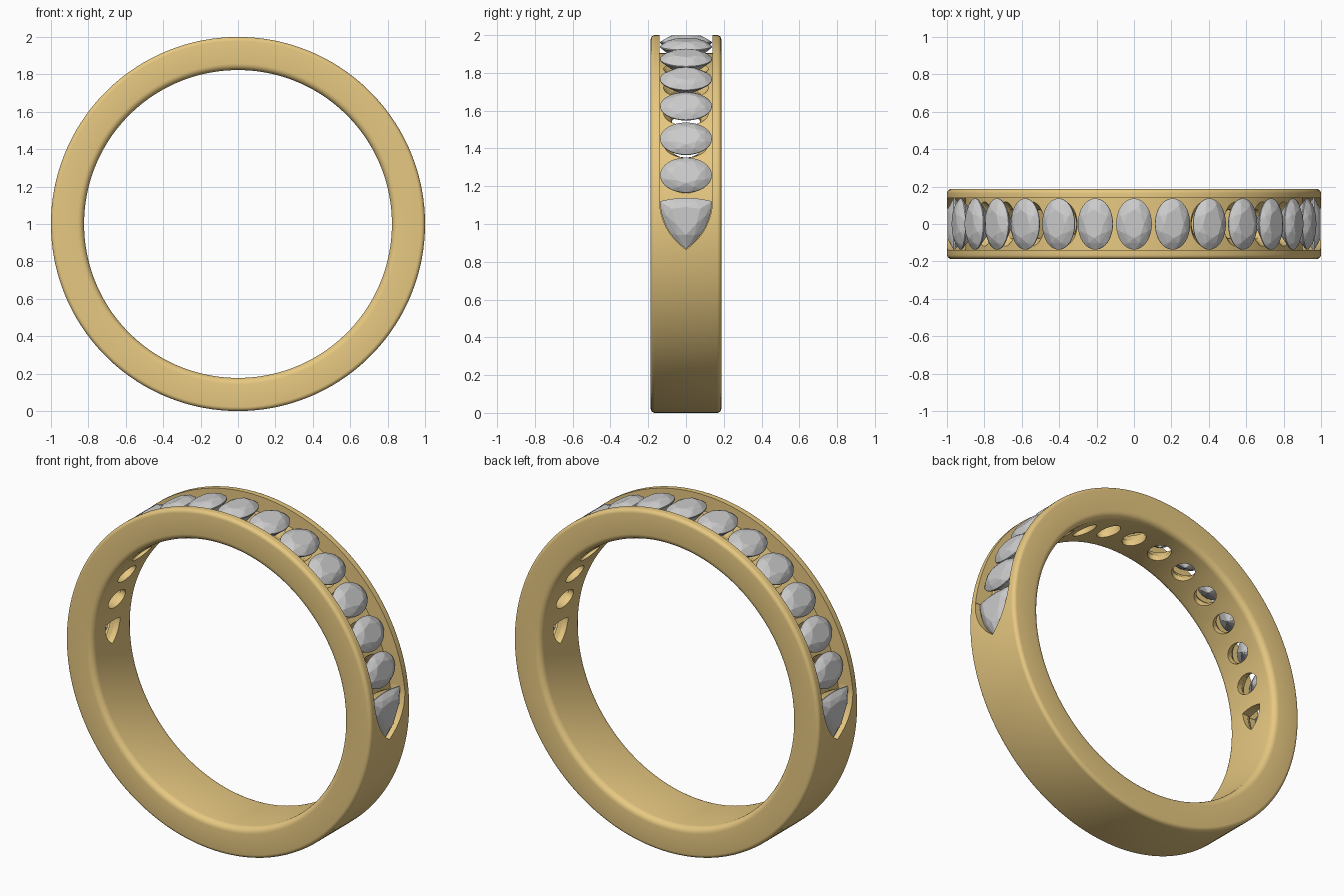
import bpy, bmesh
from math import sin, cos, pi, radians
from mathutils import Vector

if "Cube" in bpy.data.objects:
    bpy.data.objects.remove(bpy.data.objects["Cube"])

OUT, INN, HALF = 1.0, 0.823, 0.187      # band radii and half width
FLOOR, WALL = 0.905, 0.139              # channel floor radius, half width
STEP = radians(12.4)
OVAL = (0.096, 0.137)


def material(name, col):
    m = bpy.data.materials.new(name)
    m.diffuse_color = col
    m.use_nodes = True
    m.node_tree.nodes["Principled BSDF"].inputs["Base Color"].default_value = m.diffuse_color
    return m


gold = material("gold", (0.80, 0.58, 0.22, 1))


def place(u, v, w, t):
    """Tangential, sideways and radial position at angle t from the top."""
    return Vector((w * sin(t) + u * cos(t), v, 1 + w * cos(t) - u * sin(t)))


def to_object(bm, name, mat=None):
    bmesh.ops.recalc_face_normals(bm, faces=bm.faces)
    me = bpy.data.meshes.new(name)
    bm.to_mesh(me)
    bm.free()
    ob = bpy.data.objects.new(name, me)
    bpy.context.collection.objects.link(ob)
    if mat:
        me.materials.append(mat)
    return ob


def bridge(bm, a, b):
    n = len(a)
    for i in range(n):
        bm.faces.new((a[i], a[(i + 1) % n], b[(i + 1) % n], b[i]))


def loft(bm, rings, closed=False):
    loops = [[bm.verts.new(p) for p in r] for r in rings]
    for a, b in zip(loops, loops[1:]):
        bridge(bm, a, b)
    if closed:
        bridge(bm, loops[-1], loops[0])
    else:
        bm.faces.new(loops[0])
        bm.faces.new(loops[-1])


def oval_outline(n=32):
    return [(OVAL[0] * cos(2 * pi * i / n), OVAL[1] * sin(2 * pi * i / n)) for i in range(n)]


def trillion_outline(side):
    """Triangle with bulged sides, tip pointing down the band."""
    tip, a, b = Vector((0.132, 0)), Vector((-0.12, 0.138)), Vector((-0.12, -0.138))
    pts = []
    for p, q, bulge in ((tip, a, 0.035), (a, b, 0.018), (b, tip, 0.035)):
        d = (q - p).normalized()
        nrm = Vector((-d.y, d.x))
        if nrm.dot((p + q) / 2 - Vector((-0.04, 0))) < 0:
            nrm = -nrm
        for i in range(8):
            f = i / 8
            pts.append(p.lerp(q, f) + nrm * bulge * 4 * f * (1 - f))
    return [(p.x * side, p.y) for p in pts]


def scaled(pts, s):
    cu = sum(p[0] for p in pts) / len(pts)
    return [(cu + (u - cu) * s, v * s) for u, v in pts]


# rings, holding (scale, radius) pairs, extruded along the radial direction
def prism(bm, outline, levels, t):
    loft(bm, [[place(u, v, w, t) for u, v in scaled(outline, s)] for s, w in levels])


def gem(name, outline, t, girdle=0.962):
    """Brilliant cut: hull of table, crown, girdle, pavilion and culet."""
    bm = bmesh.new()
    layers = [(0.55, 0.036, 0, 4), (0.80, 0.0235, 2, 4), (1, 0.002, 0, 1),
              (1, -0.004, 0, 1), (0.55, -0.056, 2, 4), (0.03, -0.105, 0, 4)]
    for s, h, start, step in layers:
        for u, v in scaled(outline, s)[start::step]:
            bm.verts.new(place(u, v, girdle + h, t))
    bmesh.ops.convex_hull(bm, input=bm.verts)
    bmesh.ops.dissolve_limit(bm, angle_limit=radians(1), verts=bm.verts, edges=bm.edges)
    return to_object(bm, name)


# band: rounded rectangle section spun round y
section = []
for cx, cy, r, a0 in ((OUT, HALF, 0.022, 0), (INN, HALF, 0.035, 90),
                      (INN, -HALF, 0.035, 180), (OUT, -HALF, 0.022, 270)):
    c = (cx + (-r if cx == OUT else r), cy + (-r if cy > 0 else r))
    for i in range(6):
        a = radians(a0 + 18 * i)
        section.append((c[0] + r * cos(a), c[1] + r * sin(a)))
bm = bmesh.new()
N = 160
loft(bm, [[place(0, y, r, 2 * pi * (i + 0.5) / N) for r, y in section] for i in range(N)], closed=True)
band = to_object(bm, "ring_band", gold)

# channel cutter over the top half
bm = bmesh.new()
END = radians(84)
box = ((FLOOR, -WALL), (1.08, -WALL), (1.08, WALL), (FLOOR, WALL))
loft(bm, [[place(0, y, r, -END + 2 * END * i / 80) for r, y in box] for i in range(81)])
cutters = [to_object(bm, "channel_cutter", gold)]

# pointed channel ends
bm = bmesh.new()
for side in (-1, 1):
    prism(bm, trillion_outline(side), ((1.02, FLOOR - 0.004), (1.02, 1.08)), side * pi / 2)
cutters.append(to_object(bm, "channel_end_cutter", gold))

# funnel seats with openings through to the inside of the band
bm = bmesh.new()
seat = ((0.55, 0.78), (0.58, 0.855), (0.93, 0.915))
for k in range(-6, 7):
    prism(bm, oval_outline(), seat, k * STEP)
for side in (-1, 1):
    prism(bm, trillion_outline(side), ((0.5, 0.78), (0.52, 0.855), (0.85, 0.915)), side * pi / 2)
cutters.append(to_object(bm, "seat_cutter", gold))

bpy.context.view_layer.objects.active = band
band.select_set(True)
for c in cutters:
    c.hide_render = True
    m = band.modifiers.new(c.name, 'BOOLEAN')
    m.operation, m.solver, m.object = 'DIFFERENCE', 'EXACT', c
    bpy.ops.object.modifier_apply(modifier=m.name)
for c in cutters:
    bpy.data.objects.remove(c)
bpy.ops.object.shade_smooth_by_angle(angle=radians(30))

# stones: thirteen ovals and a trillion at each end
for k in range(-6, 7):
    gem(f"oval_stone_{k + 7}", oval_outline(), k * STEP)
for side, label in ((-1, "left"), (1, "right")):
    gem(f"{label}_end_stone", trillion_outline(side), side * pi / 2)
